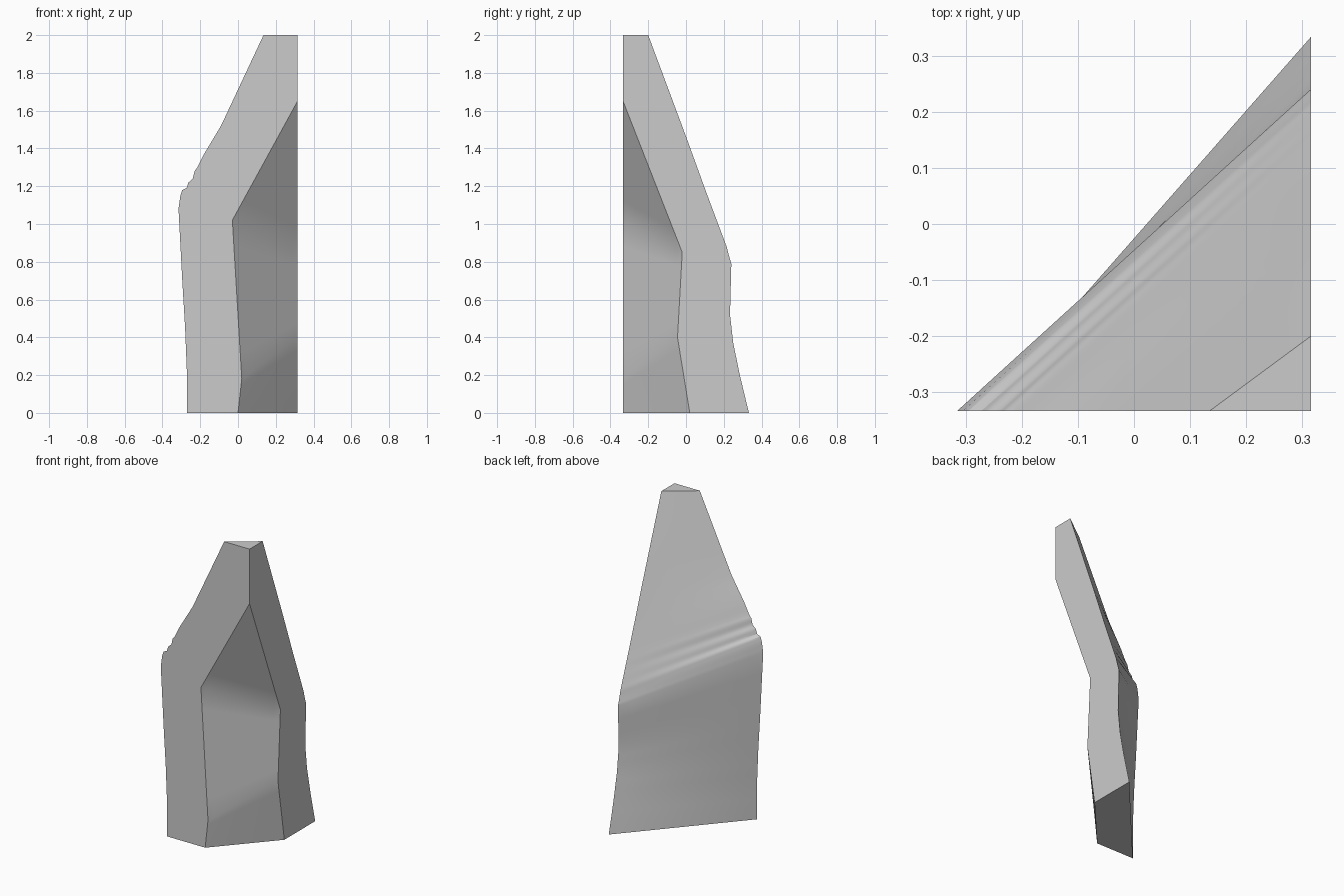
import bpy, bmesh
from mathutils import Vector

cube = bpy.data.objects.get("Cube")
if cube:
    bpy.data.objects.remove(cube)

X, Y = 0.315, -0.333  # planes of the side cut and the front cut

# Rows as (front x, front z, side y, side z)
OUTER = [
    (-.27, 0, .333, 0), (-.27, .2, .285, .2), (-.28, .45, .25, .37),
    (-.295, .7, .233, .52), (-.315, 1.08, .24, .79), (-.305, 1.15, .225, .84),
    (-.295, 1.18, .215, .88), (-.272, 1.19, .2, .92), (-.262, 1.22, .185, .96),
    (-.24, 1.24, .17, 1.0), (-.23, 1.28, .155, 1.04), (-.215, 1.30, .14, 1.08),
    (-.18, 1.37, .11, 1.16), (-.09, 1.52, .005, 1.45), (.135, 2, -.2, 2),
]
INNER = [
    (0, 0, .02, 0), (.02, .18, -.045, .4),
    (-.03, 1.02, -.02, .85), (X, 1.65, Y, 1.65),
]

bm = bmesh.new()
cache = {}


def vert(p):
    key = tuple(round(c, 4) for c in p)
    if key not in cache:
        cache[key] = bm.verts.new(p)
    return cache[key]


def face(points):
    verts = list(dict.fromkeys(vert(p) for p in points))
    if len(verts) > 2:
        bm.faces.new(verts)


def refine(rows, steps):
    out = [rows[0]]
    for a, b in zip(rows, rows[1:]):
        out += [tuple(p + (q - p) * i / steps for p, q in zip(a, b))
                for i in range(1, steps + 1)]
    return out


def ruled(rows, columns):
    """Sheet of straight spans from the front cut to the side cut."""
    grid = []
    for fx, fz, sy, sz in rows:
        a, b = Vector((fx, Y, fz)), Vector((X, sy, sz))
        grid.append([a.lerp(b, i / columns) for i in range(columns + 1)])
    for low, high in zip(grid, grid[1:]):
        for i in range(columns):
            face([low[i], low[i + 1], high[i + 1], high[i]])
    return grid


# Weathered back and hollow inner sheets
back = ruled(refine(OUTER, 3), 12)
hollow = ruled(refine(INNER, 6), 12)

# Flat front and side cuts, capped top and base
corner = Vector((X, Y, 2))
for edge in (0, -1):
    face([r[edge] for r in back] + [corner] + [r[edge] for r in reversed(hollow)])
face(back[-1] + [corner])
face(back[0] + hollow[0][::-1])

bmesh.ops.recalc_face_normals(bm, faces=bm.faces)
bmesh.ops.triangulate(bm, faces=[f for f in bm.faces if len(f.verts) > 4])
mesh = bpy.data.meshes.new("stone_shard")
bm.to_mesh(mesh)
bm.free()

# Single stone colour
stone = bpy.data.materials.new("grey_stone")
stone.use_nodes = True
grey = (0.6, 0.6, 0.6, 1)
stone.diffuse_color = grey
stone.node_tree.nodes["Principled BSDF"].inputs["Base Color"].default_value = grey
mesh.materials.append(stone)

shard = bpy.data.objects.new("stone_shard", mesh)
bpy.context.collection.objects.link(shard)
bpy.ops.object.select_all(action='DESELECT')
shard.select_set(True)
bpy.context.view_layer.objects.active = shard
bpy.ops.object.shade_smooth_by_angle()
